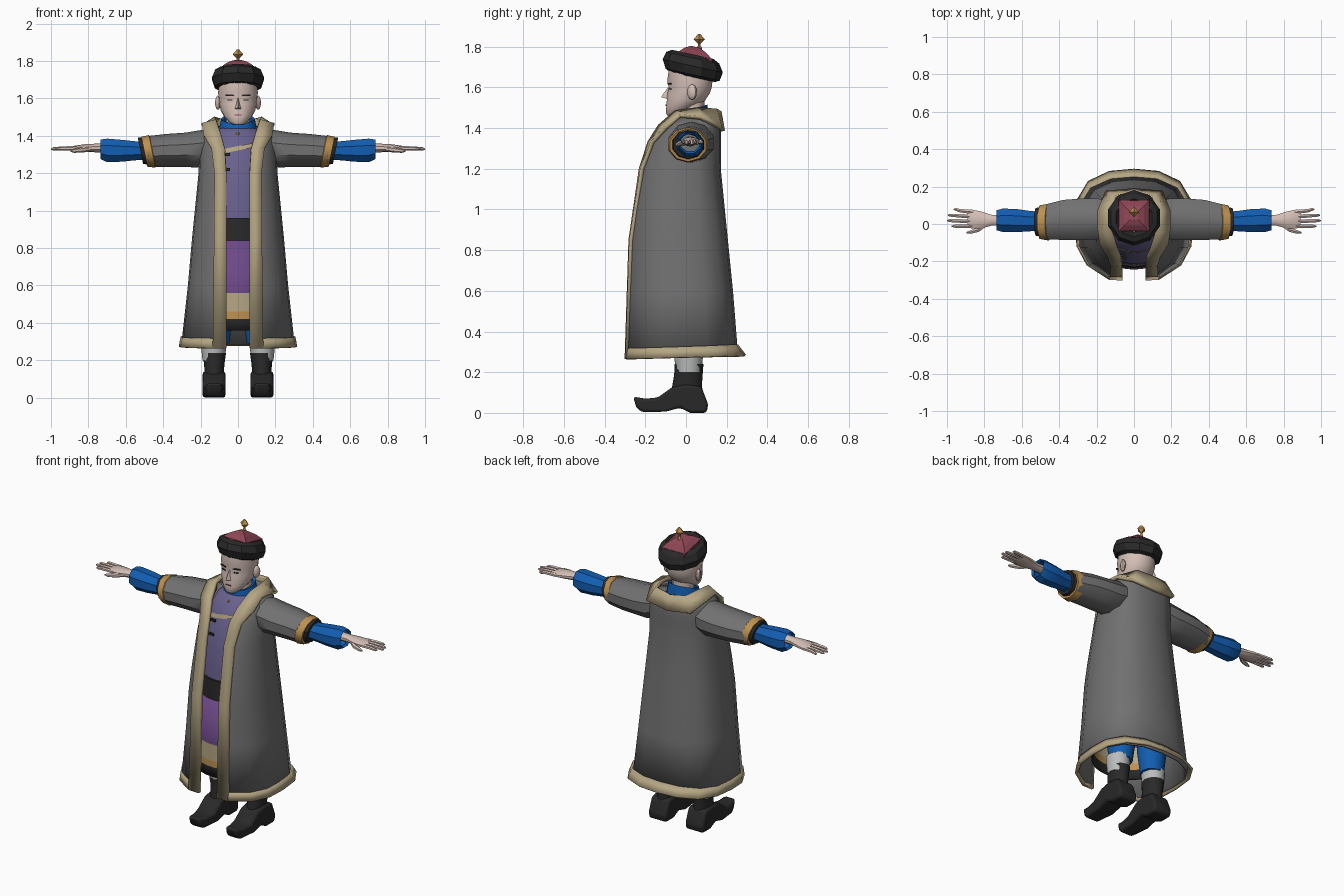
import bpy, bmesh, math
from mathutils import Vector

if "Cube" in bpy.data.objects:
    bpy.data.objects.remove(bpy.data.objects["Cube"])

COLOURS = {
    "coat_grey": (.165, .165, .165), "skin": (.66, .52, .47), "blue": (.006, .11, .44),
    "beige": (.46, .38, .23), "gold": (.50, .28, .08), "black": (.022, .022, .022),
    "maroon": (.27, .06, .09), "indigo": (.14, .12, .27), "purple": (.15, .065, .24),
    "light_grey": (.50, .51, .51)}
MATS = {}
for n, c in COLOURS.items():
    MATS[n] = bpy.data.materials.new(n)
    MATS[n].diffuse_color = (*c, 1)


def finish(name, bm, mats, smooth=40, mirror=False, thick=0, bevel=0):
    """Turn a bmesh into a named object with materials, modifiers and shading."""
    bmesh.ops.recalc_face_normals(bm, faces=bm.faces)
    me = bpy.data.meshes.new(name)
    bm.to_mesh(me)
    bm.free()
    ob = bpy.data.objects.new(name, me)
    bpy.context.collection.objects.link(ob)
    for m in mats:
        me.materials.append(MATS[m])
    if smooth:
        bpy.ops.object.select_all(action='DESELECT')
        ob.select_set(True)
        bpy.context.view_layer.objects.active = ob
        bpy.ops.object.shade_smooth_by_angle(angle=math.radians(smooth))
    if mirror:
        ob.modifiers.new("mirror", 'MIRROR').merge_threshold = .001
    if bevel:
        b = ob.modifiers.new("bevel", 'BEVEL')
        b.width, b.segments = bevel, 2
    if thick:
        s = ob.modifiers.new("solid", 'SOLIDIFY')
        s.thickness, s.offset = thick, 0
    return ob


def loft(name, rings, mats, rows=None, closed=True, caps=True, warp=None, **kw):
    """Skin a list of rings; rows gives a material index per band, warp moves points."""
    bm = bmesh.new()
    vs = [[bm.verts.new(warp(Vector(p)) if warp else p) for p in r] for r in rings]
    n = len(rings[0])
    for i in range(len(vs) - 1):
        for j in range(n if closed else n - 1):
            k = (j + 1) % n
            f = bm.faces.new((vs[i][j], vs[i][k], vs[i + 1][k], vs[i + 1][j]))
            f.material_index = rows[i] if rows else 0
    if caps and closed:
        bm.faces.new(vs[0][::-1])
        bm.faces.new(vs[-1]).material_index = rows[-1] if rows else 0
    return finish(name, bm, mats, **kw)


def zring(z, rx, y0, y1, n=16, cx=0, a0=0, span=2 * math.pi, full=True):
    """Horizontal ellipse reaching from y0 (front) to y1 (back)."""
    m = n if full else n - 1
    return [(cx + rx * math.cos(a0 + span * i / m),
             (y0 + y1) / 2 + (y1 - y0) / 2 * math.sin(a0 + span * i / m), z) for i in range(n)]


def xring(x, zc, rz, yc, ry, n=10):
    """Ellipse across the x axis, for arms and fingers."""
    return [(x, yc + ry * math.cos(2 * math.pi * (i + .5) / n),
             zc + rz * math.sin(2 * math.pi * (i + .5) / n)) for i in range(n)]


def plate(name, centre, size, mat, turn=0):
    """Small flat slab turned about z."""
    bm = bmesh.new()
    c, s = math.cos(turn), math.sin(turn)
    bmesh.ops.create_cube(bm, size=1)
    for v in bm.verts:
        x, y, z = (v.co[i] * size[i] for i in range(3))
        v.co = Vector(centre) + Vector((x * c - y * s, x * s + y * c, z))
    return finish(name, bm, [mat], smooth=0, mirror=centre[0] > 0)


# long open coat: half cross-section from the opening to the middle of the back
def coat_row(z, w, yf, yb, xo):
    half = [(xo, 0), (xo + .4 * (.8 * w - xo), .01), (.8 * w, .13), (.97 * w, .3), (w, .5),
            (.97 * w, .72), (.78 * w, .89), (.42 * w, .98), (0, 1)]
    return [(x, yf + t * (yb - yf), z) for x, t in half]


coat = [(.285, .297, -.283, .25, .075), (.6, .262, -.272, .225, .075), (.85, .24, -.264, .2, .075),
        (1.0, .225, -.246, .185, .075), (1.2, .205, -.212, .165, .075),
        (1.32, .2, -.168, .165, .08), (1.4, .19, -.12, .165, .1), (1.45, .165, -.05, .155, .11)]
loft("coat", [coat_row(*r) for r in coat], ["coat_grey"], closed=False, mirror=True, thick=.012, smooth=60)
loft("hem_trim", [coat_row(.272, .31, -.292, .29, .07), coat_row(.325, .3, -.285, .25, .07)],
     ["beige"], closed=False, mirror=True, thick=.014,
     warp=lambda p: p + Vector((0, 0, .03 * p.y)))

# front edging that widens into the collar: inner edge and outer edge
inner = [(.062, -.292, .265), (.062, -.273, .85), (.062, -.222, 1.2), (.07, -.18, 1.33),
         (.092, -.13, 1.41), (.115, -.05, 1.48), (.12, .06, 1.495), (.10, .145, 1.49), (0, .165, 1.48)]
outer = [(.135, -.289, .265), (.128, -.27, .85), (.125, -.216, 1.2), (.14, -.165, 1.33),
         (.182, -.10, 1.4), (.19, -.03, 1.46), (.19, .07, 1.45), (.15, .17, 1.40), (0, .182, 1.385)]
loft("front_trim_and_collar", list(zip(inner, outer)), ["beige"], closed=False, mirror=True, thick=.02)

# wide coat sleeves, cuffs and blue undersleeves
slant = lambda p: p + Vector((.2 * (p.z - 1.32), 0, 0))
loft("coat_sleeve", [xring(*r) for r in [(.1, 1.35, .085, .03, .1), (.2, 1.33, .1, .027, .115),
     (.28, 1.325, .092, .025, .117), (.38, 1.322, .088, .022, .112), (.48, 1.317, .082, .01, .098)]],
     ["coat_grey"], mirror=True, caps=False)
loft("gold_cuff", [xring(*r) for r in [(.455, 1.317, .08, .01, .096), (.46, 1.317, .087, .01, .102),
     (.502, 1.315, .08, .01, .094), (.502, 1.315, .06, .01, .07)]],
     ["gold"], mirror=True, caps=False, warp=slant)
loft("dark_cuff", [xring(*r) for r in [(.49, 1.318, .073, .01, .083), (.522, 1.32, .07, .012, .078),
     (.522, 1.32, .05, .012, .055)]], ["black"], mirror=True, caps=False, warp=slant)
loft("undersleeve", [xring(*r, n=8) for r in [(.47, 1.32, .052, .015, .055), (.55, 1.32, .055, .015, .058),
     (.62, 1.32, .063, .018, .066), (.70, 1.322, .068, .02, .068), (.735, 1.328, .056, .02, .058),
     (.72, 1.328, .045, .02, .048)]], ["blue"], mirror=True, caps=False, smooth=25)

# hands
loft("palm", [xring(*r) for r in [(.68, 1.335, .026, .02, .03), (.76, 1.335, .023, .02, .03),
     (.82, 1.334, .021, .022, .048), (.87, 1.332, .016, .027, .053), (.89, 1.331, .01, .028, .048)]],
     ["skin"], mirror=True)
for i, (ya, yb, tip) in enumerate([(-.012, -.012, .975), (.014, .018, 1.0), (.04, .047, .995), (.064, .078, .965)]):
    loft("finger_%d" % (i + 1), [xring(x, z, r, y, r, 6) for x, z, r, y in
         [(.86, 1.333, .012, ya), (.93, 1.333, .011, (ya + yb) / 2), (tip - .012, 1.33, .009, yb),
          (tip, 1.329, .003, yb)]], ["skin"], mirror=True)
loft("thumb", [xring(x, z, r, y, r, 6) for x, z, r, y in
     [(.79, 1.33, .014, 0), (.83, 1.325, .014, -.03), (.875, 1.32, .011, -.043), (.895, 1.318, .004, -.046)]],
     ["skin"], mirror=True)

# inner robe, belt and banded front skirt
robe = [(.9, .18, -.22, .13), (1.05, .18, -.215, .13), (1.2, .178, -.188, .13),
        (1.35, .165, -.14, .12), (1.42, .13, -.09, .11), (1.45, .08, -.05, .09)]
loft("robe", [zring(*r, n=20) for r in robe], ["indigo"])
loft("robe_piping", [zring(1.322, .177, -.155, .12, 20), zring(1.345, .168, -.148, .12, 20)], ["beige"],
     caps=False, warp=lambda p: p + Vector((0, 0, .2 * p.x)))
loft("belt", [zring(.84, .19, -.235, .14, 20), zring(.96, .188, -.23, .14, 20)], ["black"])
skirt = [(.84, -.228), (.56, -.235), (.46, -.237), (.42, -.238), (.36, -.24)]
loft("skirt", [zring(z, .19 + .05 * (.84 - z), y, .12, 15, a0=math.pi, span=math.pi, full=False)
     for z, y in skirt], ["purple", "beige", "gold", "black"], rows=[0, 1, 2, 3], closed=False, thick=.008)
for i, z in enumerate((1.3, 1.22)):
    plate("robe_fastener_%d" % (i + 1), (-.06, -.162 - .22 * (1.3 - z), z), (.035, .009, .014), "black", -.15)

# standing collar with button, neck
loft("neck_collar", [zring(1.415, .105, -.075, .115), zring(1.49, .09, -.06, .105), zring(1.485, .075, -.045, .09)],
     ["blue"], caps=False, warp=lambda p: p + Vector((0, 0, .3 * (p.y - .02))))
bm = bmesh.new()
bmesh.ops.create_icosphere(bm, subdivisions=1, radius=.013)
bmesh.ops.translate(bm, verts=bm.verts, vec=(0, -.09, 1.408))
finish("collar_button", bm, ["gold"])
loft("neck", [zring(1.4, .065, -.03, .09, 12), zring(1.56, .062, -.03, .09, 12)], ["skin"])

# head and facial features
head = [(1.46, .03, -.09, -.04), (1.475, .05, -.1, .0), (1.505, .076, -.098, .05), (1.535, .092, -.096, .095),
        (1.57, .1, -.093, .118), (1.6, .104, -.086, .128), (1.63, .106, -.094, .132), (1.7, .103, -.085, .13)]
loft("head", [zring(*r, n=18) for r in head], ["skin"], smooth=50)
bm = bmesh.new()
pts = [bm.verts.new(p) for p in [(0, -.085, 1.606), (-.02, -.088, 1.542), (.02, -.088, 1.542), (0, -.123, 1.552)]]
bmesh.ops.convex_hull(bm, input=pts)
finish("nose", bm, ["skin"], smooth=0)
bm = bmesh.new()
bmesh.ops.create_uvsphere(bm, u_segments=8, v_segments=6, radius=1)
for v in bm.verts:
    v.co = (.107 + .016 * v.co.x + .006 * v.co.y, .03 + .024 * v.co.y, 1.577 + .038 * v.co.z)
finish("ear", bm, ["skin"], mirror=True)
plate("eyebrow", (.045, -.081, 1.617), (.046, .008, .007), "black", .3)
plate("eye", (.042, -.078, 1.592), (.028, .008, .006), "black", .3)
plate("mouth", (0, -.097, 1.512), (.036, .006, .006), "maroon")

# padded hat, tilted back, with crown and finial
tilt = lambda p: p + Vector((0, 0, -.22 * (p.y - .035)))
loft("hat_brim", [zring(z, r, .033 - r * 1.02, .033 + r * 1.02, 10, a0=.314) for z, r in
     [(1.675, .085), (1.65, .108), (1.662, .13), (1.705, .145), (1.745, .128), (1.762, .1), (1.73, .075)]],
     ["black"], caps=False, warp=tilt, smooth=25)
loft("hat_crown", [zring(z, r, .045 - r, .045 + r, 4, a0=math.pi / 4) for z, r in
     [(1.715, .12), (1.76, .115), (1.785, .075), (1.802, .03)]], ["maroon"], warp=tilt, smooth=0)
loft("hat_finial", [zring(z, r, .065 - r, .065 + r, 4) for z, r in
     [(1.78, .014), (1.795, .014), (1.805, .007), (1.815, .007), (1.836, .028), (1.85, .016), (1.862, .006)]],
     ["gold"], smooth=0)

# legs: blue trousers, pale stockings, boots with turned-up toes
loft("trouser_leg", [zring(z, r, .02 - r, .02 + r, 12, cx=.115) for z, r in [(.29, .068), (.42, .085), (.85, .095)]],
     ["blue"], mirror=True)
loft("stocking", [zring(z, r, .013 - r * 1.05, .013 + r * 1.05, 12, cx=.13) for z, r in [(.2, .06), (.24, .064), (.31, .07)]],
     ["light_grey"], mirror=True)
loft("boot_shaft", [zring(z, rx, y0, y1, 12, cx=.127) for z, rx, y0, y1 in
     [(.06, .054, -.08, .095), (.13, .05, -.068, .078), (.19, .056, -.058, .082), (.24, .063, -.056, .086)]],
     ["black"], mirror=True)
bm = bmesh.new()
prof = [(-.26, .08), (-.2, .07), (-.14, .075), (-.07, .125), (.0, .14), (.075, .13), (.11, .04), (.1, 0),
        (.02, 0), (-.03, .025), (-.1, .006), (-.22, .004), (-.245, .03)]
f = bm.faces.new([bm.verts.new((.068, y, z)) for y, z in prof])
ext = bmesh.ops.extrude_face_region(bm, geom=[f])
bmesh.ops.translate(bm, verts=[v for v in ext["geom"] if isinstance(v, bmesh.types.BMVert)], vec=(.122, 0, 0))
for v in bm.verts:  # narrow the toe
    v.co.x = .128 + (v.co.x - .129) * (1 - max(0, -v.co.y - .12) * 2.8)
finish("boot_foot", bm, ["black"], mirror=True, bevel=.014)

for m in bpy.data.materials:
    if m.users and not m.is_grease_pencil:
        m.use_nodes = True
        m.node_tree.nodes["Principled BSDF"].inputs["Base Color"].default_value = m.diffuse_color
